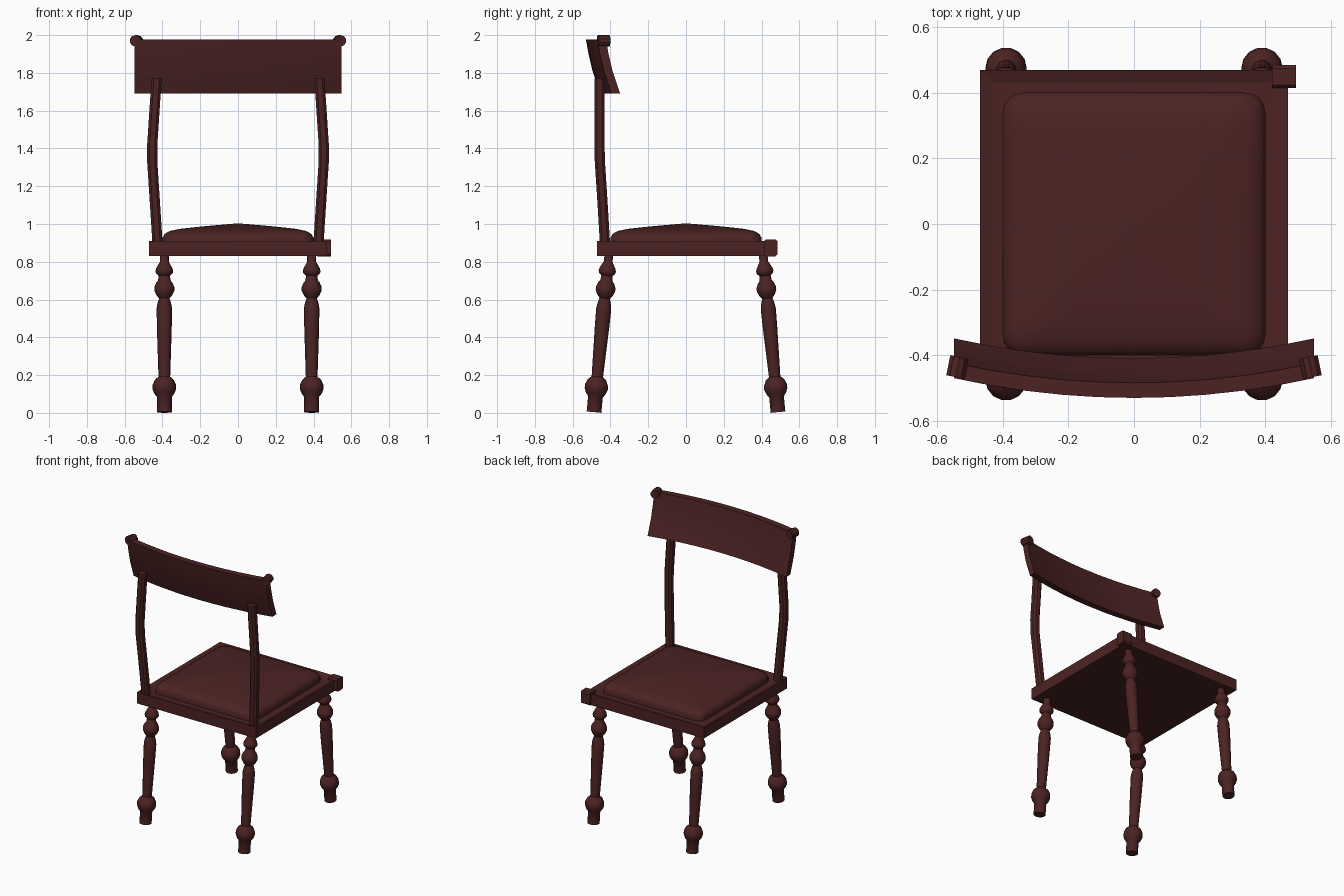
import bpy, bmesh, math
from mathutils import Matrix, Vector

if "Cube" in bpy.data.objects:
    bpy.data.objects.remove(bpy.data.objects["Cube"])

wood = bpy.data.materials.new("dark red mahogany")
wood.diffuse_color = (0.072, 0.0165, 0.0165, 1)
wood.use_nodes = True
wood.node_tree.nodes["Principled BSDF"].inputs["Base Color"].default_value = wood.diffuse_color


def finish(name, bm, smooth=None):
    bmesh.ops.recalc_face_normals(bm, faces=bm.faces)
    me = bpy.data.meshes.new(name)
    bm.to_mesh(me)
    bm.free()
    me.materials.append(wood)
    ob = bpy.data.objects.new(name, me)
    bpy.context.collection.objects.link(ob)
    if smooth:
        bpy.ops.object.select_all(action='DESELECT')
        ob.select_set(True)
        bpy.context.view_layer.objects.active = ob
        bpy.ops.object.shade_smooth_by_angle(angle=math.radians(smooth))
    return ob


def loft(rings):
    """Skin a list of closed rings of points and cap both ends."""
    bm = bmesh.new()
    vs = [[bm.verts.new(p) for p in r] for r in rings]
    n = len(rings[0])
    for a, b in zip(vs, vs[1:]):
        for i in range(n):
            j = (i + 1) % n
            bm.faces.new((a[i], a[j], b[j], b[i]))
    bm.faces.new(vs[0])
    bm.faces.new(vs[-1])
    return bm


def circle(r, z, n=14):
    return [(r * math.cos(2 * math.pi * i / n), r * math.sin(2 * math.pi * i / n), z)
            for i in range(n)]


def rounded_square(h, r, z, n=4):
    pts = []
    for q in range(4):
        c = math.pi / 4 + q * math.pi / 2
        cx, cy = math.copysign(h - r, math.cos(c)), math.copysign(h - r, math.sin(c))
        for k in range(n + 1):
            a = (q + k / n) * math.pi / 2
            pts.append((cx + r * math.cos(a), cy + r * math.sin(a), z))
    return pts


# seat frame with a shallow recess for the cushion
bm = bmesh.new()
bmesh.ops.create_cube(bm, size=1, matrix=Matrix.Translation((0, 0, 0.87)) @ Matrix.Diagonal((0.94, 0.94, 0.08, 1)))
top = [f for f in bm.faces if f.normal.z > 0.9]
bmesh.ops.inset_region(bm, faces=top, thickness=0.057)
for v in top[0].verts:
    v.co.z -= 0.012
finish("seat_frame", bm)

# small block on one seat corner
bm = bmesh.new()
bmesh.ops.create_cube(bm, size=1, matrix=Matrix.Translation((0.457, 0.449, 0.874)) @ Matrix.Diagonal((0.072, 0.07, 0.09, 1)))
bmesh.ops.bevel(bm, geom=[e for e in bm.edges if abs(e.verts[0].co.x - e.verts[1].co.x) > 0.05],
                offset=0.01, segments=1, affect='EDGES')
finish("corner_block", bm)

# domed cushion
profile = [(0.40, 0.06, 0.895), (0.40, 0.06, 0.928), (0.388, 0.058, 0.948), (0.36, 0.055, 0.963),
           (0.31, 0.05, 0.974), (0.20, 0.05, 0.986), (0.10, 0.04, 0.995), (0.02, 0.01, 1.002)]
finish("seat_cushion", loft([rounded_square(*p) for p in profile]), 40)

# turned legs, splayed forwards and backwards
leg = [(0.04, 0), (0.04, 0.082), (0.054, 0.1), (0.063, 0.125), (0.062, 0.145), (0.05, 0.172),
       (0.031, 0.188), (0.033, 0.25), (0.039, 0.44), (0.041, 0.55), (0.037, 0.575), (0.028, 0.605),
       (0.042, 0.622), (0.053, 0.646), (0.053, 0.664), (0.043, 0.688), (0.033, 0.70), (0.03, 0.725),
       (0.044, 0.738), (0.047, 0.75), (0.043, 0.765), (0.03, 0.788), (0.024, 0.80), (0.023, 0.85)]
tilt = math.atan2(0.078, 0.83)
for sy, row in ((-1, "front"), (1, "rear")):
    for sx, side in ((-1, "left"), (1, "right")):
        bm = loft([circle(r, z) for r, z in leg])
        m = Matrix.Translation((sx * 0.39, sy * 0.487, 0.004)) @ Matrix.Rotation(sy * tilt, 4, 'X')
        bmesh.ops.transform(bm, matrix=m, verts=bm.verts)
        finish(f"{row}_{side}_leg", bm, 40)

# bowed back posts with chamfered square section
path = [(0.425, -0.428, 0.88), (0.441, -0.443, 1.13), (0.454, -0.456, 1.33), (0.454, -0.458, 1.42),
        (0.431, -0.458, 1.77)]
w, c = 0.027, 0.014
section = [(w, c), (c, w), (-c, w), (-w, c), (-w, -c), (-c, -w), (c, -w), (w, -c)]
for s, side in ((-1, "left"), (1, "right")):
    finish(f"{side}_back_post", loft([[(s * (x + a), y + b, z) for a, b in section] for x, y, z in path]))

# curved, leaning top rail
outer = [(-0.53, 1.978), (-0.516, 1.90), (-0.495, 1.81), (-0.455, 1.692)]
rail = outer + [(y + 0.046, z) for y, z in reversed(outer)]
N = 10
rings = []
for i in range(N + 1):
    t = -1 + 2 * i / N
    rings.append([(t * 0.548, y + 0.06 * t * t, z) for y, z in rail])
finish("top_rail", loft(rings), 25)

# scroll knobs on the rail ends
for s, side in ((-1, "left"), (1, "right")):
    bm = bmesh.new()
    m = (Matrix.Translation((s * 0.538, -0.436, 1.97)) @ Matrix.Rotation(s * 0.2, 4, 'Z')
         @ Matrix.Rotation(math.pi / 2, 4, 'X'))
    bmesh.ops.create_cone(bm, cap_ends=True, segments=10, radius1=0.03, radius2=0.03, depth=0.062, matrix=m)
    finish(f"{side}_rail_knob", bm)
